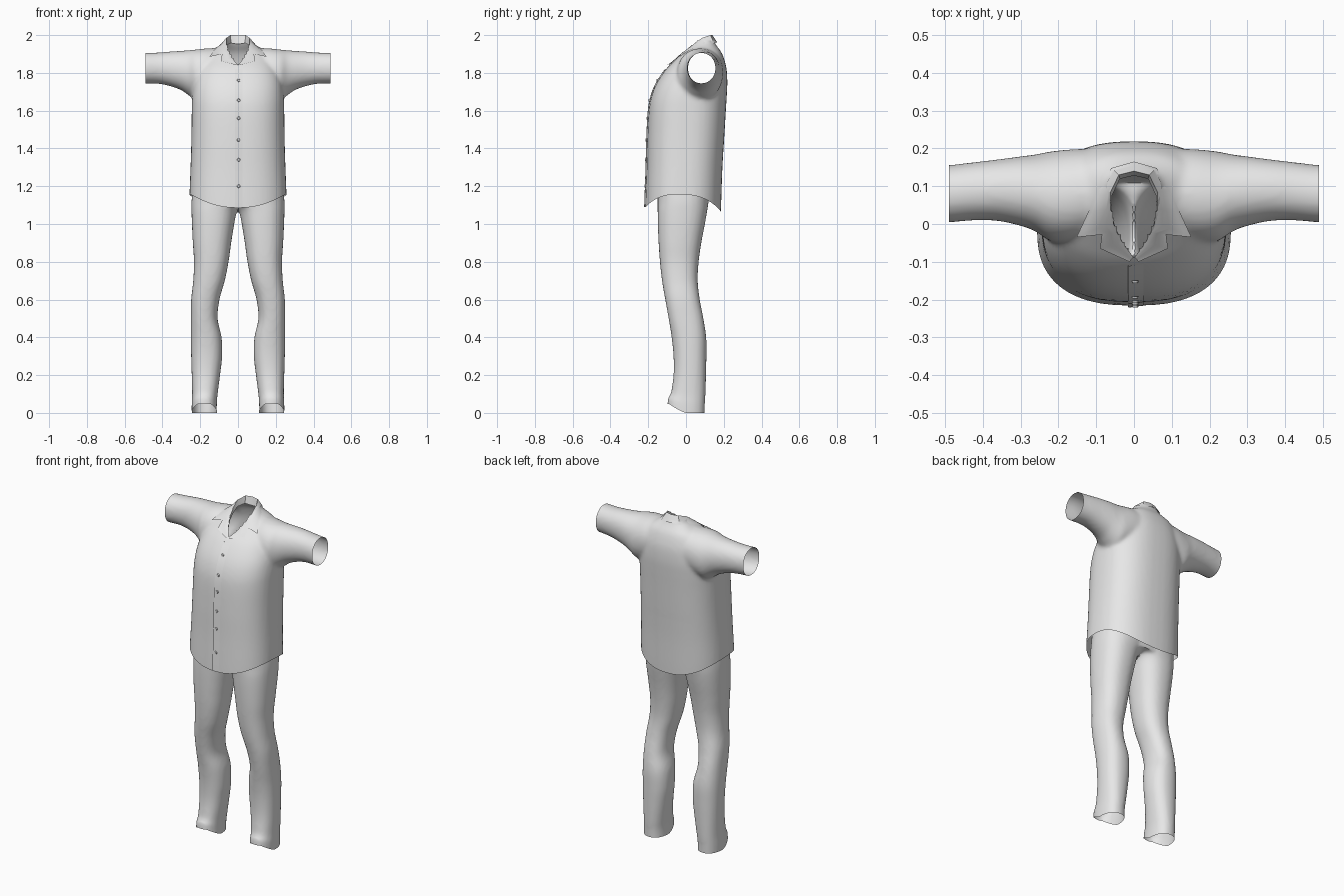
import bpy, bmesh, math
from mathutils import Vector
from mathutils.bvhtree import BVHTree

if "Cube" in bpy.data.objects:
    bpy.data.objects.remove(bpy.data.objects["Cube"])

cloth = bpy.data.materials.new("light_grey_cloth")
cloth.diffuse_color = (0.8, 0.8, 0.8, 1)
cloth.use_nodes = True
cloth.node_tree.nodes["Principled BSDF"].inputs["Base Color"].default_value = cloth.diffuse_color


def make_object(name, bm):
    mesh = bpy.data.meshes.new(name)
    bm.to_mesh(mesh)
    bm.free()
    mesh.materials.append(cloth)
    ob = bpy.data.objects.new(name, mesh)
    bpy.context.collection.objects.link(ob)
    return ob


def spline_rows(rows, steps=5):
    """Smoothly interpolate rows of section sizes."""
    out = []
    for i in range(len(rows) - 1):
        p0, p1, p2, p3 = (rows[min(max(k, 0), len(rows) - 1)] for k in range(i - 1, i + 3))
        for s in range(steps):
            t = s / steps
            out.append([0.5 * (2 * b + (c - a) * t + (2 * a - 5 * b + 4 * c - d) * t * t
                               + (3 * b - a - 3 * c + d) * t ** 3)
                        for a, b, c, d in zip(p0, p1, p2, p3)])
    return out + [list(rows[-1])]


def loft(bm, rows, axis="z", power=2.3, flip=1, sides=48):
    """Closed tube; each row is (position, min_a, max_a, min_b, max_b)."""
    rings = []
    for p, a0, a1, b0, b1 in spline_rows(rows):
        ring = []
        for k in range(sides):
            c, s = math.cos(2 * math.pi * k / sides), math.sin(2 * math.pi * k / sides)
            a = (a0 + a1) / 2 + (a1 - a0) / 2 * math.copysign(abs(c) ** (2 / power), c)
            b = (b0 + b1) / 2 + (b1 - b0) / 2 * math.copysign(abs(s) ** (2 / power), s)
            co = (a, b, p) if axis == "z" else (p, a, b)
            ring.append(bm.verts.new((co[0] * flip, co[1], co[2])))
        rings.append(ring)
    faces = [bm.faces.new(rings[0]), bm.faces.new(rings[-1][::-1])]
    for r, q in zip(rings, rings[1:]):
        for k in range(sides):
            n = (k + 1) % sides
            faces.append(bm.faces.new((r[k], q[k], q[n], r[n])))
    bmesh.ops.recalc_face_normals(bm, faces=faces)


def fuse(bm, voxel=0.01, smooth=8):
    """Merge overlapping tubes into one smooth skin."""
    ob = make_object("fuse_helper", bm)
    m = ob.modifiers.new("fuse", "REMESH")
    m.mode, m.voxel_size = "VOXEL", voxel
    m = ob.modifiers.new("soften", "SMOOTH")
    m.factor, m.iterations = 0.5, smooth
    result = bmesh.new()
    result.from_object(ob, bpy.context.evaluated_depsgraph_get())
    bpy.data.objects.remove(ob)
    return result


def cut(bm, co, normal):
    bmesh.ops.bisect_plane(bm, geom=bm.verts[:] + bm.edges[:] + bm.faces[:],
                           plane_co=co, plane_no=normal, clear_outer=True)


# Shirt: torso and two sleeves fused, then opened at hem, cuffs and neck
bm = bmesh.new()
torso = [(1.04, .258, -.218, .18), (1.15, .256, -.215, .186), (1.3, .251, -.209, .192),
         (1.45, .247, -.205, .202), (1.6, .245, -.197, .211), (1.68, .243, -.182, .216),
         (1.75, .235, -.153, .219), (1.82, .215, -.106, .215), (1.87, .19, -.057, .203),
         (1.91, .155, -.016, .187), (1.94, .105, .015, .165), (1.97, .072, .04, .148),
         (2.03, .06, .05, .14)]
loft(bm, [(z, -w, w, f, b) for z, w, f, b in torso], power=2.5)
sleeve = [(.08, -.02, .2, 1.69, 1.93), (.16, -.045, .198, 1.67, 1.93),
          (.22, -.045, .192, 1.655, 1.924), (.26, -.02, .184, 1.68, 1.92),
          (.30, -.005, .179, 1.708, 1.917), (.36, .008, .171, 1.73, 1.913),
          (.42, .01, .164, 1.742, 1.908), (.49, .004, .156, 1.744, 1.906),
          (.54, .004, .156, 1.744, 1.906)]
for side in (1, -1):
    loft(bm, sleeve, "x", 2.1, side)
bm = fuse(bm)
cut(bm, (0, 0, 1.12), (0, 0, -1))
cut(bm, (.49, 0, 0), (1, 0, 0))
cut(bm, (-.49, 0, 0), (-1, 0, 0))
cut(bm, (0, 0, 1.972), (0, 0, 1))
for v in bm.verts:  # curved hem, higher at the sides
    if v.co.z < 1.4:
        hem = 1.075 - .05 * v.co.y + .08 * (abs(v.co.x) / .255) ** 2.2
        v.co.z += (hem - 1.12) * (1 - (v.co.z - 1.12) / .28)
tear = [(-.09, 0), (-.04, .028), (0, .047), (.05, .06), (.1, .057), (.145, 0)]


def neck_width(y):
    for (y0, w0), (y1, w1) in zip(tear, tear[1:]):
        if y0 <= y <= y1:
            return w0 + (w1 - w0) * (y - y0) / (y1 - y0)
    return -1


inside_neck = [v for v in bm.verts if v.co.z > 1.8 and abs(v.co.x) < neck_width(v.co.y)]
bmesh.ops.delete(bm, geom=inside_neck, context="VERTS")
skin = BVHTree.FromBMesh(bm)
make_object("shirt", bm)

# Collar: inner stand, fold line and pointed outer edge with a lapel notch
fold = [(0, .14, 2.0), (.04, .13, 2.0), (.062, .085, 1.985), (.062, .04, 1.952),
        (.056, .005, 1.925), (.045, -.022, 1.902), (.03, -.05, 1.876), (.002, -.088, 1.845)]
edge = [(0, .165, 1.962), (.06, .148, 1.957), (.095, .09, 1.947), (.122, .03, 1.922),
        (.152, -.035, 1.885), (.085, -.028, 1.9), (.09, -.065, 1.862), (.012, -.1, 1.842)]
bm = bmesh.new()
for side in (1, -1):
    lines = []
    for i, (f, e) in enumerate(zip(fold, edge)):
        f, e = Vector(f), Vector(e)
        line = [Vector((f.x * .93, f.y - .012 * (1 - i / 7), f.z - .008 - .04 * (1 - i / 7)))]
        for s in range(6):
            p = f.lerp(e, s / 5)
            hit = skin.ray_cast(Vector((p.x, p.y, 3)), Vector((0, 0, -1)))[0]
            if hit and s > 0 and i > 2:
                p.z = max(p.z, hit.z + .005)
            line.append(p)
        lines.append([bm.verts.new((p.x * side, p.y, p.z)) for p in line])
    for a, b in zip(lines, lines[1:]):
        for k in range(6):
            quad = (a[k], a[k + 1], b[k + 1], b[k])
            bm.faces.new(quad if side < 0 else quad[::-1])
bmesh.ops.remove_doubles(bm, verts=bm.verts[:], dist=.0005)
bmesh.ops.recalc_face_normals(bm, faces=bm.faces[:])
make_object("collar", bm)


def front_point(x, z, lift):
    hit = skin.ray_cast(Vector((x, -1, z)), Vector((0, 1, 0)))[0]
    return hit + Vector((0, -lift, 0)) if hit else None


# Button placket: overlapping front edge
bm = bmesh.new()
last = None
for i in range(41):
    z = 1.09 + .73 * i / 40
    pts = [front_point(x, z, lift) for x, lift in ((-.016, 0), (-.015, .006), (.025, .001))]
    if None in pts:
        continue
    row = [bm.verts.new(p) for p in pts]
    if last:
        for k in range(2):
            bm.faces.new((last[k], last[k + 1], row[k + 1], row[k]))
    last = row
make_object("button_placket", bm)

# Buttons
bm = bmesh.new()
for z in (1.76, 1.655, 1.56, 1.445, 1.34, 1.2):
    p = front_point(.003, z, .006)
    if p:
        new = bmesh.ops.create_cone(bm, cap_ends=True, segments=12, radius1=.009,
                                    radius2=.007, depth=.006)["verts"]
        for v in new:
            v.co = p + Vector((v.co.x, -v.co.z, v.co.y))
bmesh.ops.recalc_face_normals(bm, faces=bm.faces[:])
make_object("buttons", bm)

# Trousers: two legs and a hip section fused, open at waist and ankles
leg = [(-.05, .11, .243, -.1, .097), (0, .112, .245, -.098, .098), (.05, .112, .245, -.094, .1),
       (.1, .108, .243, -.08, .103), (.2, .095, .245, -.066, .106), (.3, .084, .248, -.066, .108),
       (.4, .087, .25, -.076, .107), (.5, .108, .25, -.092, .092), (.6, .098, .248, -.11, .073),
       (.7, .07, .237, -.127, .062), (.8, .05, .233, -.138, .067), (.9, .036, .239, -.145, .081),
       (1.0, .02, .244, -.149, .1), (1.07, .004, .246, -.15, .112), (1.12, -.03, .246, -.15, .12),
       (1.2, -.04, .24, -.15, .13), (1.32, -.04, .235, -.15, .14)]
bm = bmesh.new()
for side in (1, -1):
    loft(bm, leg, flip=side)
loft(bm, [(1.1, -.235, .235, -.14, .112), (1.2, -.24, .24, -.15, .13), (1.32, -.235, .235, -.15, .14)])
bm = fuse(bm, smooth=5)
cut(bm, (0, 0, 1.28), (0, 0, 1))
cut(bm, (0, 0, 0), (0, 0, -1))
for v in bm.verts:  # ankle hems lifted at the front
    if v.co.z < .12:
        v.co.z += (1 - v.co.z / .12) * .048 * min(1, max(0, -v.co.y / .09)) ** 1.3
make_object("trousers", bm)

for ob in bpy.context.scene.objects:
    ob.select_set(True)
    bpy.context.view_layer.objects.active = ob
bpy.ops.object.shade_smooth_by_angle(angle=math.radians(40))
